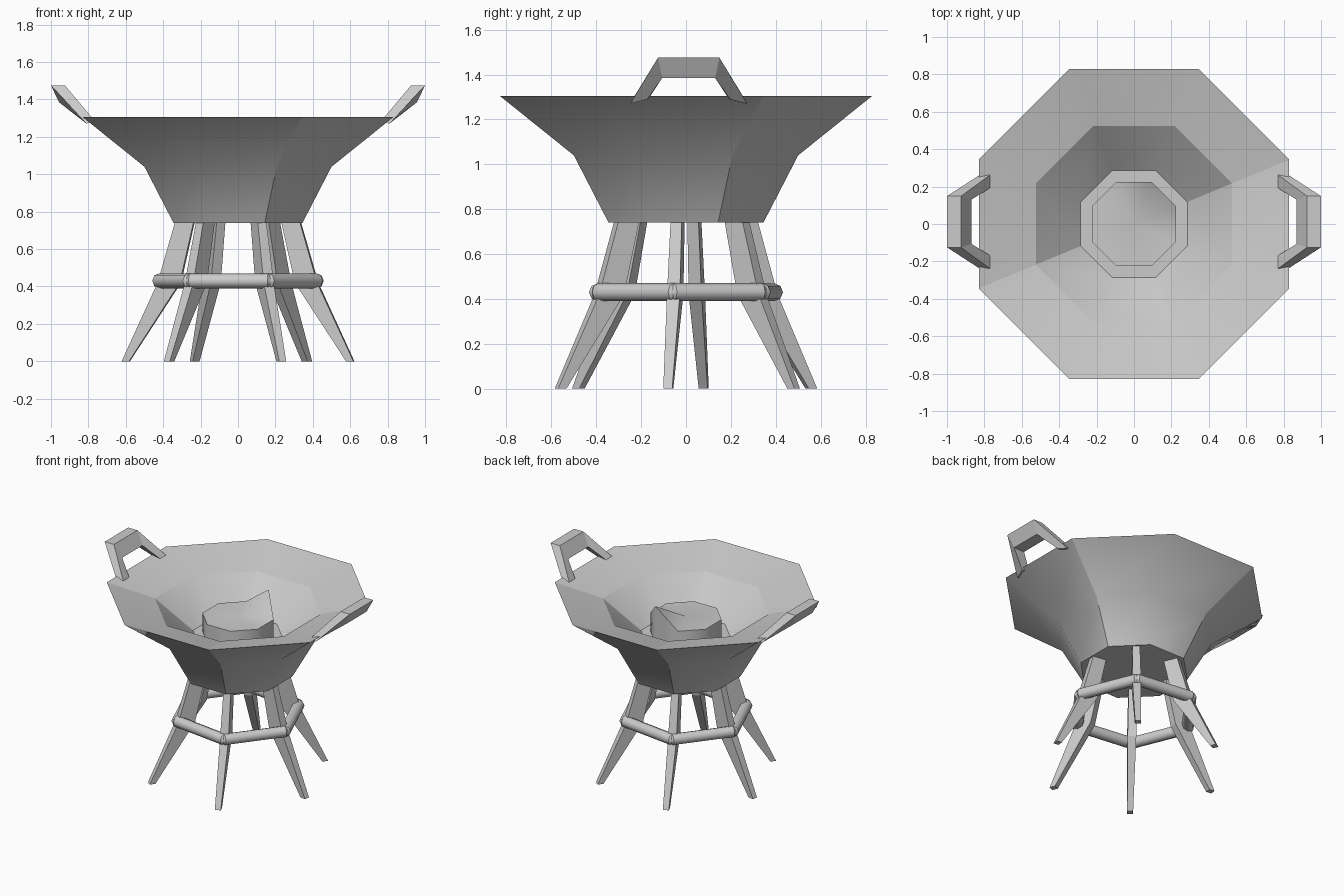
import bpy, bmesh
from math import sin, cos, pi, radians
from mathutils import Vector, Matrix

cube = bpy.data.objects.get("Cube")
if cube:
    bpy.data.objects.remove(cube, do_unlink=True)

grey = bpy.data.materials.new("iron_grey")
grey.use_nodes = True
tone = (0.6, 0.6, 0.6, 1)
grey.diffuse_color = tone
grey.node_tree.nodes["Principled BSDF"].inputs["Base Color"].default_value = tone


def octagon(apothem, z):
    """Eight points with flats facing the axes."""
    r = apothem / cos(pi / 8)
    return [Vector((r * cos(pi / 8 + k * pi / 4), r * sin(pi / 8 + k * pi / 4), z))
            for k in range(8)]


def loft(name, rings, smooth=False, sharp=None, cap_end=True):
    """Skin a stack of rings; sharp(ring_a, ring_b, column) marks hard edges."""
    bm = bmesh.new()
    rows = [[bm.verts.new(p) for p in ring] for ring in rings]
    n = len(rows[0])
    for a, b in zip(rows, rows[1:]):
        for k in range(n):
            bm.faces.new((a[k], a[(k + 1) % n], b[(k + 1) % n], b[k]))
    bm.faces.new(rows[0][::-1])
    if cap_end:
        bm.faces.new(rows[-1])
    else:
        # Fan to a centre point so that an uneven top folds cleanly
        low = min(v.co.z for v in rows[-1])
        mid = bm.verts.new((0, 0, low))
        for k in range(n):
            bm.faces.new((rows[-1][k], rows[-1][(k + 1) % n], mid))
    bmesh.ops.recalc_face_normals(bm, faces=bm.faces[:])
    if smooth:
        where = {v: (i, k) for i, row in enumerate(rows) for k, v in enumerate(row)}
        for f in bm.faces:
            f.smooth = True
        for e in bm.edges:
            if all(v in where for v in e.verts):
                (i, k), (j, m) = (where[v] for v in e.verts)
                e.smooth = not sharp(i, j, k)
    mesh = bpy.data.meshes.new(name)
    bm.to_mesh(mesh)
    bm.free()
    mesh.materials.append(grey)
    ob = bpy.data.objects.new(name, mesh)
    bpy.context.collection.objects.link(ob)
    return ob


# Bowl: outer wall, knife rim, inner slope, steep well and floor
profile = [(0.345, 0.74), (0.50, 1.04), (0.83, 1.305),
           (0.525, 1.22), (0.285, 1.01)]
loft("bowl", [octagon(a, z) for a, z in profile], smooth=True,
     sharp=lambda i, j, k: (i == j and i != 1) or (i != j and k % 2 == 0))

# Centre block with one raised corner
top = octagon(0.225, 1.145)
top[1].z = 1.28
loft("centre_block", [octagon(0.225, 1.0), top], smooth=True,
     sharp=lambda i, j, k: i == j, cap_end=False)

# Six splayed legs: radius, height, radial depth, width
stations = [(0.605, 0.0, 0.04, 0.04), (0.37, 0.42, 0.12, 0.058),
            (0.285, 0.75, 0.10, 0.05)]
angles = [radians(-7.5 + 60 * k) for k in range(6)]
for n, ang in enumerate(angles):
    turn = Matrix.Rotation(ang, 3, 'Z')
    rings = [[turn @ Vector((r + sx * d / 2, sy * w / 2, z))
              for sx, sy in ((-1, -1), (1, -1), (1, 1), (-1, 1))]
             for r, z, d, w in stations]
    loft(f"leg_{n + 1}", rings)

# Hexagonal brace of round bars around the knees
for n, ang in enumerate(angles):
    a, b = (Vector((0.425 * cos(t), 0.425 * sin(t), 0.43))
            for t in (ang, ang + pi / 3))
    along = (b - a).normalized()
    out = along.cross(Vector((0, 0, 1)))

    def hoop(centre, r):
        return [centre + out * (r * cos(t * pi / 4)) + Vector((0, 0, r * sin(t * pi / 4)))
                for t in range(8)]
    loft(f"brace_bar_{n + 1}",
         [hoop(a - along * 0.03, 0.012), hoop(a, 0.04),
          hoop(b, 0.04), hoop(b + along * 0.03, 0.012)],
         smooth=True, sharp=lambda i, j, k: i == j)

# Two tilted handles, each a four-station bent bar
foot = [(0.81, -0.26, 1.27), (0.77, -0.25, 1.29), (0.77, -0.18, 1.29), (0.83, -0.185, 1.29)]
bend = [(1.0, -0.137, 1.475), (0.925, -0.137, 1.475),
        (0.87, -0.118, 1.385), (0.957, -0.118, 1.385)]
for name, side in (("left_handle", 1), ("right_handle", -1)):
    half = [[Vector((side * x, y, z)) for x, y, z in ring] for ring in (foot, bend)]
    mirrored = [[Vector((p.x, -p.y, p.z)) for p in ring] for ring in half[::-1]]
    shift = Vector((0, 0.012, 0))
    loft(name, [[p + shift for p in ring] for ring in half + mirrored])
